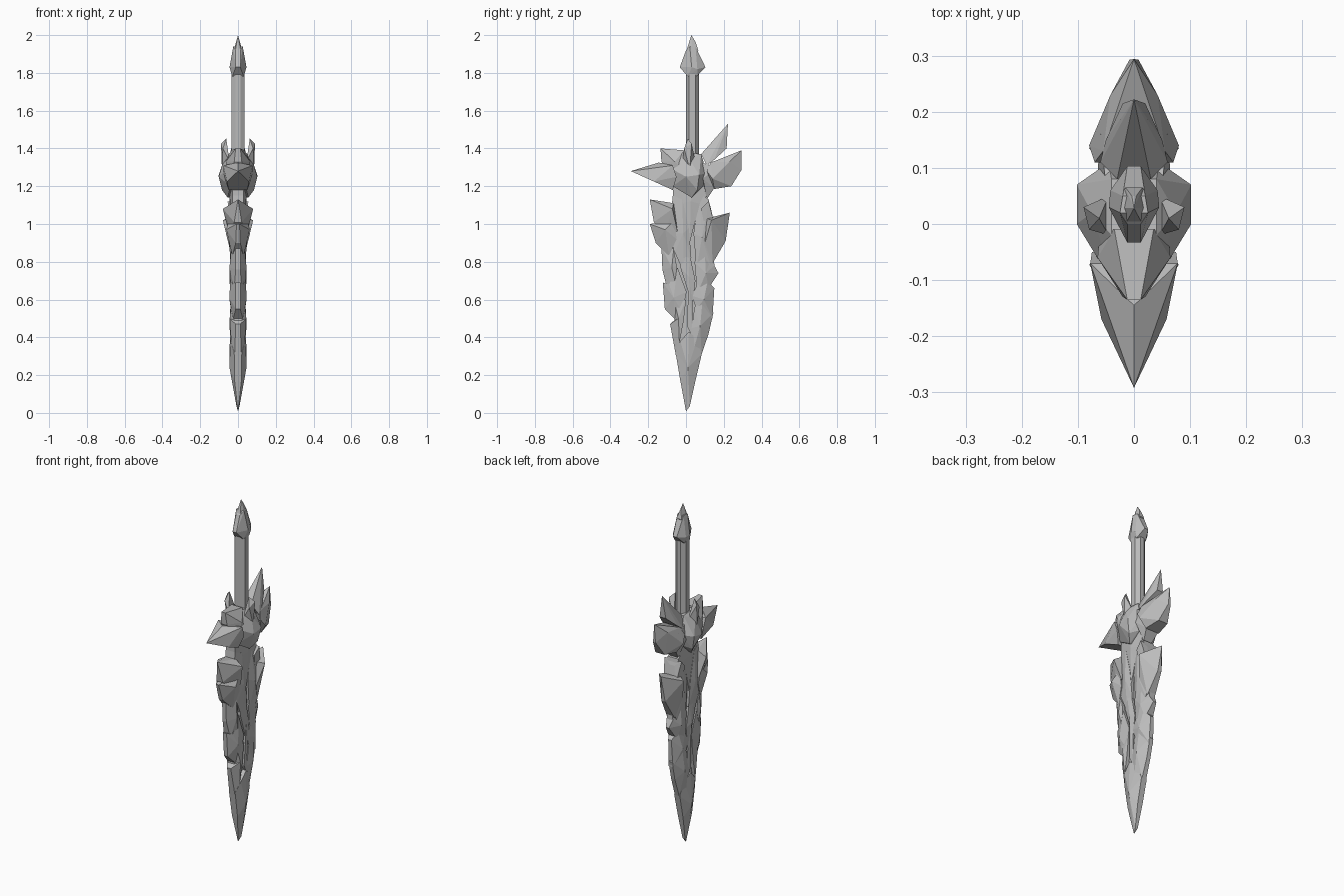
import bpy, bmesh

stone = bpy.data.materials.new("grey_stone")
stone.diffuse_color = (0.5, 0.5, 0.5, 1)


def finish(name, bm):
    bmesh.ops.remove_doubles(bm, verts=bm.verts[:], dist=0.0005)
    bmesh.ops.recalc_face_normals(bm, faces=bm.faces[:])
    me = bpy.data.meshes.new(name)
    bm.to_mesh(me)
    bm.free()
    me.materials.append(stone)
    bpy.context.collection.objects.link(bpy.data.objects.new(name, me))


def crystal(name, pts, apart=False):
    """Convex shard from (y, z, half_x) points, or a mirrored pair if apart."""
    bm = bmesh.new()
    for group in ([(1,), (-1,)] if apart else [(1, -1)]):
        vs = [bm.verts.new((s * x, y, z)) for s in group
              for y, z, x in pts if x > 0 or s == group[0]]
        r = bmesh.ops.convex_hull(bm, input=vs)
        junk = {g for g in r["geom_interior"] + r["geom_unused"]
                if isinstance(g, bmesh.types.BMVert)}
        bmesh.ops.delete(bm, geom=list(junk), context='VERTS')
    finish(name, bm)


def plate(name, peak, rim):
    """Faceted slab: rim of (y, z, half_x) rising to a peak on both sides."""
    bm = bmesh.new()
    sides = []
    for s in (1, -1):
        ring = [bm.verts.new((s * x, y, z)) for y, z, x in rim]
        top = bm.verts.new((s * peak[2], peak[0], peak[1]))
        for i in range(len(ring)):
            bm.faces.new((ring[i - 1], ring[i], top))
        sides.append(ring)
    a, b = sides
    for i in range(len(a)):
        bm.faces.new((a[i - 1], b[i - 1], b[i], a[i]))
    finish(name, bm)


# Grip
crystal("grip", [(y, z, x) for z in (1.2, 1.82)
                 for y, x in ((0.0, .012), (.015, .034), (.05, .034), (.068, .012))])

# Pommel: faceted bulb and a leaning upper tip
crystal("pommel", [(.01, 1.78, .03), (.06, 1.785, .03), (-.033, 1.83, .012),
                   (.103, 1.83, .012), (.03, 1.83, .045), (.06, 1.82, .042),
                   (.0, 1.92, .012), (.05, 1.94, .02), (.02, 1.94, .025)])
crystal("pommel_tip", [(.0, 1.91, .015), (.065, 1.92, .015), (.03, 1.88, .034),
                       (.028, 2.0, 0), (.05, 1.965, .004)])

# Recessed core seen in the grooves
crystal("blade_core", [(-.05, .35, .018), (.06, .35, .018), (-.09, .85, .02),
                       (.12, .85, .02), (-.06, 1.2, .025), (.1, 1.2, .025)])

# Blade point
plate("blade_point", (.01, .24, .045),
      [(0, .008, 0), (.02, .035, .008), (.05, .17, .016), (.083, .31, .018),
       (.06, .39, .03), (.015, .43, .043), (-.03, .38, .04), (-.055, .32, .02), (-.03, .17, .018)])

# Front blade edge, bottom to top
plate("front_edge_low", (-.04, .5, .044),
      [(-.053, .3, .018), (-.035, .37, .036), (-.012, .49, .038), (0, .6, .038),
       (-.06, .58, .035), (-.062, .49, .02), (-.084, .47, .012)])
plate("front_edge_middle", (-.065, .61, .046),
      [(-.062, .5, .025), (-.02, .53, .036), (.003, .64, .036), (-.045, .77, .036),
       (-.09, .68, .03), (-.123, .69, .012), (-.112, .55, .012)])
plate("front_edge_high", (-.075, .77, .045),
      [(-.1, .66, .02), (-.05, .66, .036), (-.05, .78, .036), (-.065, .87, .036),
       (-.13, .88, .012), (-.125, .76, .012)])

# Middle spine between the grooves
plate("spine_low", (.015, .72, .045),
      [(-.03, .77, .036), (.015, .63, .036), (.005, .46, .036), (.035, .4, .034),
       (.035, .58, .036), (.05, .7, .036), (.02, .84, .036), (-.03, .95, .036)])
plate("spine_high", (-.015, .95, .05),
      [(-.06, .85, .036), (-.01, .74, .036), (.028, .82, .036), (.015, .98, .04),
       (-.02, 1.13, .04), (-.07, 1.15, .03), (-.09, .95, .03)])

# Back blade edge, bottom to top
plate("back_edge_low", (.075, .46, .046),
      [(.045, .35, .034), (.083, .31, .014), (.12, .42, .012), (.145, .53, .012),
       (.09, .62, .036), (.045, .56, .036), (.03, .45, .036)])
plate("back_edge_middle", (.095, .6, .046),
      [(.055, .55, .034), (.14, .5, .014), (.15, .66, .01), (.115, .7, .03),
       (.06, .68, .036), (.03, .62, .036)])
plate("back_edge_high", (.105, .74, .045),
      [(.06, .63, .034), (.12, .66, .025), (.172, .74, .01), (.15, .78, .02),
       (.147, .86, .01), (.1, .84, .036), (.045, .8, .036)])
plate("back_spine", (.085, .93, .05),
      [(.055, .76, .034), (.13, .78, .03), (.17, .86, .02), (.14, 1.02, .035),
       (.12, 1.13, .035), (.07, 1.16, .035), (.04, .95, .036)])

# Ragged shoulder shards on the front and back
crystal("front_shoulder_low", [(-.09, .83, .03), (-.16, .9, .012), (-.192, 1.0, .008),
                               (-.11, .97, .062), (-.05, .92, .045), (-.06, 1.02, .05)])
crystal("front_shoulder_high", [(-.11, .95, .03), (-.17, 1.01, .02), (-.192, 1.13, 0),
                                (-.072, 1.08, .08), (-.045, .96, .05), (-.065, 1.11, .03)])
crystal("back_shoulder", [(.14, .79, .025), (.21, .91, .012), (.232, 1.06, 0),
                          (.135, 1.02, .08), (.1, .9, .05), (.11, 1.03, .04)])
crystal("back_shoulder_top", [(.1, .98, .04), (.15, 1.0, .04), (.12, 1.12, .055),
                              (.13, 1.09, .015), (.08, 1.08, .05)])

# Guard body and its side facets
plate("guard_neck", (.025, 1.12, .046),
      [(.02, .9, .036), (.05, 1.02, .036), (.1, 1.1, .034), (.12, 1.25, .03),
       (.03, 1.3, .04), (-.07, 1.25, .03), (-.07, 1.1, .03), (-.015, 1.04, .036)])
crystal("guard_block", [(-.07, 1.2, .04), (-.11, 1.31, .035), (-.02, 1.38, .04),
                        (.08, 1.37, .04), (.11, 1.27, .045), (.09, 1.2, .04),
                        (.0, 1.25, .102), (.07, 1.26, .102), (.03, 1.14, .055),
                        (.02, 1.34, .075), (.06, 1.18, .085)])
crystal("side_horns", [(-.02, 1.33, .045), (.05, 1.33, .045), (.02, 1.29, .085),
                       (.01, 1.452, .062), (.03, 1.425, .09), (-.01, 1.4, .08)], True)
crystal("front_upper_spike", [(-.135, 1.4, .012), (-.13, 1.33, .02), (-.08, 1.24, .05),
                              (-.01, 1.28, .06), (-.01, 1.39, .035), (-.06, 1.33, .065)])
crystal("front_spike", [(-.292, 1.28, 0), (-.17, 1.225, .058), (-.145, 1.325, 0),
                        (-.15, 1.25, .055), (-.07, 1.31, .078), (-.07, 1.18, .05),
                        (-.05, 1.25, .075)])

# Back spikes of the guard
crystal("back_tall_spike", [(.222, 1.53, 0), (.215, 1.4, .02), (.15, 1.34, .05),
                            (.08, 1.37, .03), (.11, 1.31, .06)])
crystal("back_spike", [(.294, 1.39, 0), (.293, 1.285, .008), (.24, 1.2, .03),
                       (.23, 1.33, .042), (.15, 1.185, .045), (.14, 1.24, .08),
                       (.13, 1.325, .055), (.11, 1.28, .07)])
crystal("back_spike_root", [(.07, 1.33, .05), (.16, 1.3, .06), (.15, 1.19, .04),
                            (.09, 1.24, .065), (.11, 1.13, .025)])
